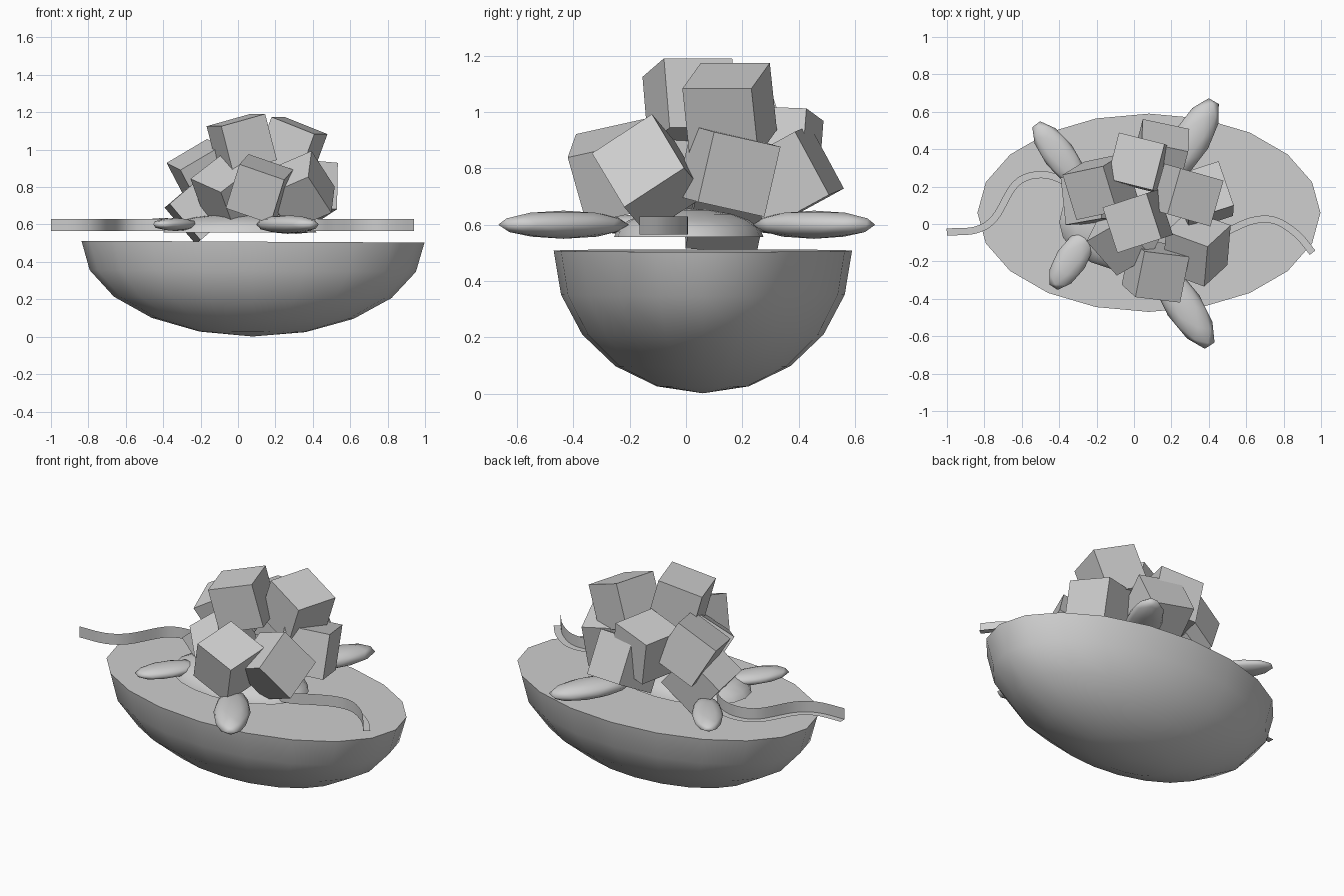
import bpy, bmesh
from math import radians
from mathutils import Vector, Matrix, Euler

cube = bpy.data.objects.get("Cube")
if cube:
    bpy.data.objects.remove(cube, do_unlink=True)

grey = bpy.data.materials.new("plain_grey")
grey.use_nodes = True
COLOUR = (0.62, 0.62, 0.62, 1)
grey.diffuse_color = COLOUR
grey.node_tree.nodes["Principled BSDF"].inputs["Base Color"].default_value = COLOUR


def add(name, bm, smooth=0):
    mesh = bpy.data.meshes.new(name)
    bm.to_mesh(mesh)
    bm.free()
    mesh.materials.append(grey)
    obj = bpy.data.objects.new(name, mesh)
    bpy.context.collection.objects.link(obj)
    if smooth:
        bpy.ops.object.select_all(action='DESELECT')
        obj.select_set(True)
        bpy.context.view_layer.objects.active = obj
        bpy.ops.object.shade_smooth_by_angle(angle=radians(smooth))
    return obj


def half_ball(name, centre, radii, keep_top, tilt=0):
    """Capped half of a stretched low-poly sphere."""
    bm = bmesh.new()
    bmesh.ops.create_uvsphere(bm, u_segments=20, v_segments=10, radius=1)
    bmesh.ops.bisect_plane(
        bm, geom=bm.verts[:] + bm.edges[:] + bm.faces[:], dist=1e-4,
        plane_co=(0, 0, 0), plane_no=(0, 0, 1),
        clear_inner=keep_top, clear_outer=not keep_top)
    rim = [e for e in bm.edges if e.is_boundary]
    bmesh.ops.contextual_create(bm, geom=rim)
    bmesh.ops.recalc_face_normals(bm, faces=bm.faces)
    bm.transform(Matrix.Translation(centre) @ Matrix.Rotation(radians(tilt), 4, 'Y')
                 @ Matrix.Diagonal((*radii, 1)))
    return add(name, bm, 45)


# Deep oval bowl and the low mound above it
half_ball("bowl", (0.08, 0.06, 0.508), (0.917, 0.53, 0.507), False, 0.3)
half_ball("mound", (0.01, 0.01, 0.557), (0.41, 0.265, 0.1), True)

# Four flattened pods: centre, half length, half width, half height, heading
PODS = {
    "pod_front_left": ((0.265, -0.435), 0.27, 0.1, 0.05, -57),
    "pod_back_left": ((0.31, 0.455), 0.245, 0.1, 0.05, 60),
    "pod_back_right": ((-0.40, 0.37), 0.215, 0.085, 0.035, 127),
    "pod_front_right": ((-0.335, -0.19), 0.185, 0.085, 0.035, 57),
}
for name, (xy, length, width, height, heading) in PODS.items():
    bm = bmesh.new()
    bmesh.ops.create_icosphere(bm, subdivisions=2, radius=1)
    bm.transform(Matrix.Translation((*xy, 0.6))
                 @ Matrix.Rotation(radians(heading), 4, 'Z')
                 @ Matrix.Diagonal((length, width, height, 1)))
    add(name, bm, 80)


def ribbon(name, points, side=0.038, low=0.565, high=0.63):
    """Wavy strip with an L section: upright wall and narrow floor."""
    pts = [Vector((x, y, 0)) for x, y in points]
    pts = [2 * pts[0] - pts[1]] + pts + [2 * pts[-1] - pts[-2]]
    path = []
    for a, b, c, d in zip(pts, pts[1:], pts[2:], pts[3:]):
        for i in range(5):
            t = i / 5
            path.append(0.5 * (2 * b + (c - a) * t + (2 * a - 5 * b + 4 * c - d) * t ** 2
                               + (3 * b - a - 3 * c + d) * t ** 3))
    path.append(pts[-2])
    bm = bmesh.new()
    rows = []
    for i, p in enumerate(path):
        along = (path[min(i + 1, len(path) - 1)] - path[max(i - 1, 0)]).normalized()
        out = Vector((-along.y, along.x, 0)) * side
        up, down = Vector((0, 0, high)), Vector((0, 0, low))
        rows.append([bm.verts.new(v) for v in (p + up, p + down, p + out + down)])
    for r, s in zip(rows, rows[1:]):
        for k in range(2):
            bm.faces.new((r[k], r[k + 1], s[k + 1], s[k]))
    add(name, bm, 40)


ribbon("ribbon_right", [(-1.0, -0.062), (-0.84, -0.05), (-0.73, 0.02), (-0.62, 0.2),
                        (-0.5, 0.245), (-0.38, 0.21), (-0.28, 0.12)])
ribbon("ribbon_left", [(0.3, -0.12), (0.42, -0.1), (0.52, -0.05), (0.64, 0),
                       (0.75, 0), (0.86, -0.07), (0.94, -0.165)])

# Heap of tumbled blocks: centre, then turn about x, y and z
BLOCKS = [
    ((0.02, 0.015, 1.035), (0, -15, 18)),
    ((0.285, 0.155, 1.01), (0, 21, -16)),
    ((0.03, 0.325, 0.87), (-2, -10, -14)),
    ((0.14, 0.365, 0.77), (28, 5, -12)),
    ((-0.18, 0.20, 0.865), (10, -30, 12)),
    ((0.37, 0.15, 0.79), (-12, 5, 18)),
    ((0.335, -0.13, 0.78), (36, -22, -20)),
    ((0.115, -0.25, 0.79), (13, 19, -7)),
    ((-0.20, 0.14, 0.685), (-6, -40, 10)),
    ((-0.045, -0.06, 0.78), (20, -34, 30)),
]
for i, (centre, turn) in enumerate(BLOCKS):
    bm = bmesh.new()
    bmesh.ops.create_cube(bm, size=0.255)
    rot = Euler([radians(a) for a in turn]).to_matrix().to_4x4()
    bm.transform(Matrix.Translation(centre) @ rot)
    add(f"block_{i + 1}", bm)
